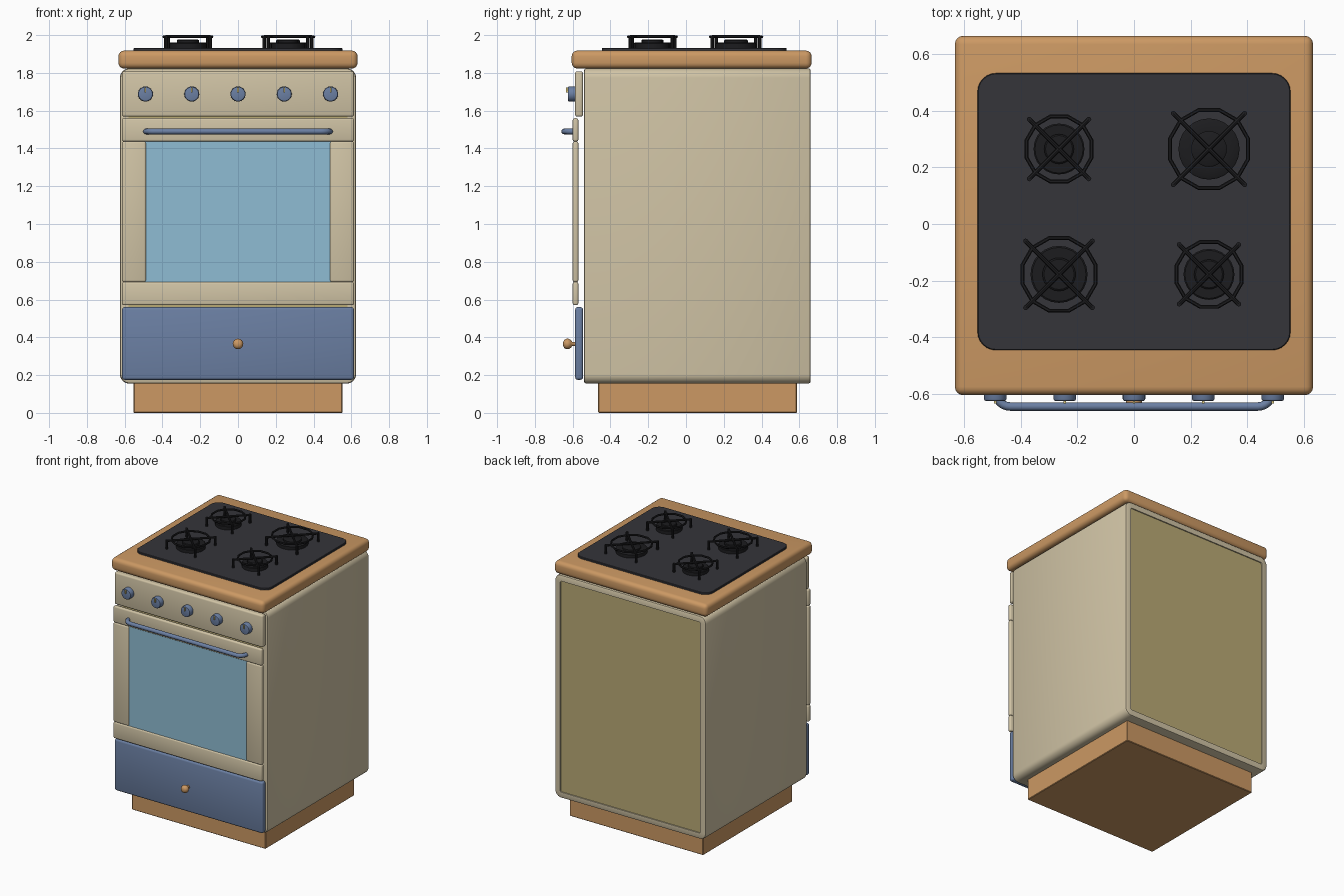
import bpy, bmesh, math
from mathutils import Vector, Matrix

if "Cube" in bpy.data.objects:
    bpy.data.objects.remove(bpy.data.objects["Cube"])


def material(name, srgb):
    m = bpy.data.materials.new(name)
    m.diffuse_color = [((c + 0.055) / 1.055) ** 2.4 for c in srgb] + [1]
    m.use_nodes = True
    m.node_tree.nodes["Principled BSDF"].inputs["Base Color"].default_value = m.diffuse_color
    return m


CREAM = material("cream enamel", (0.82, 0.77, 0.65))
WOOD = material("warm wood", (0.80, 0.60, 0.39))
BLUE = material("slate blue", (0.42, 0.50, 0.64))
GLASS = material("pale blue glass", (0.56, 0.74, 0.83))
OLIVE = material("olive panel", (0.73, 0.67, 0.46))
DARK = material("charcoal hob", (0.205, 0.205, 0.225))
BLACK = material("black iron", (0.11, 0.11, 0.12))
YELLOW = material("yellow mark", (0.88, 0.80, 0.50))


def finish(name, bm, mat, angle=35):
    bmesh.ops.recalc_face_normals(bm, faces=bm.faces)
    me = bpy.data.meshes.new(name)
    bm.to_mesh(me)
    bm.free()
    me.materials.append(mat)
    ob = bpy.data.objects.new(name, me)
    bpy.context.collection.objects.link(ob)
    bpy.ops.object.select_all(action='DESELECT')
    ob.select_set(True)
    bpy.context.view_layer.objects.active = ob
    bpy.ops.object.shade_smooth_by_angle(angle=math.radians(angle))
    return ob


def box(name, x, y, z, mat, bevel=0.0, segs=3):
    bm = bmesh.new()
    lo, hi = Vector((x[0], y[0], z[0])), Vector((x[1], y[1], z[1]))
    size = hi - lo
    bmesh.ops.create_cube(bm, size=1, matrix=Matrix.Translation((lo + hi) / 2)
                          @ Matrix.Diagonal((*size, 1)))
    if bevel:
        bmesh.ops.bevel(bm, geom=bm.edges[:], offset=bevel, segments=segs,
                        profile=0.5, affect='EDGES')
    return finish(name, bm, mat)


def rounded_rect(u, v, r, n=6):
    """Outline points of a rectangle with rounded corners."""
    pts = []
    for k, (cu, cv) in enumerate([(u[1] - r, v[1] - r), (u[0] + r, v[1] - r),
                                  (u[0] + r, v[0] + r), (u[1] - r, v[0] + r)]):
        for i in range(n + 1):
            a = math.pi / 2 * (k + i / n)
            pts.append((cu + r * math.cos(a), cv + r * math.sin(a)))
    return pts


def bridge(bm, rings, closed=False):
    """Skin a sequence of equal-length point rings."""
    loops = [[bm.verts.new(p) for p in ring] for ring in rings]
    n = len(loops[0])
    pairs = list(zip(loops, loops[1:])) + ([(loops[-1], loops[0])] if closed else [])
    for a, b in pairs:
        for i in range(n):
            bm.faces.new((a[i], a[(i + 1) % n], b[(i + 1) % n], b[i]))
    if not closed:
        bm.faces.new(loops[0])
        bm.faces.new(loops[-1])


def lathe(bm, origin, axis, profile, n=24):
    """Turned solid: profile holds (radius, distance along axis)."""
    rot = Vector(axis).to_track_quat('Z', 'Y').to_matrix()
    bridge(bm, [[Vector(origin) + rot @ Vector((r * math.cos(2 * math.pi * i / n),
                                                r * math.sin(2 * math.pi * i / n), h))
                 for i in range(n)] for r, h in profile])


def rod(bm, a, b, r, n=8):
    a, b = Vector(a), Vector(b)
    lathe(bm, a, b - a, [(r, 0), (r, (b - a).length)], n)


# Plinth and counter
box("plinth", (-0.553, 0.553), (-0.465, 0.587), (0, 0.16), WOOD, 0.004, 1)
box("countertop", (-0.633, 0.633), (-0.605, 0.665), (1.823, 1.918), WOOD, 0.03, 4)

# Cabinet shell: rounded tube open to the front and back
bm = bmesh.new()
X, Z, T, L = 0.625, (0.155, 1.824), 0.045, 0.012


def shell_ring(inset, y):
    return [(u, y, v) for u, v in rounded_rect((-X + inset, X - inset),
            (Z[0] + inset, Z[1] - inset), max(0.05 - inset, 0.012))]


bridge(bm, [shell_ring(0, -0.54 + L), shell_ring(L * 0.3, -0.54 + L * 0.3),
            shell_ring(L, -0.54), shell_ring(T, -0.54), shell_ring(T, 0.66),
            shell_ring(L, 0.66), shell_ring(L * 0.3, 0.66 - L * 0.3),
            shell_ring(0, 0.66 - L)], closed=True)
finish("cabinet_shell", bm, CREAM)
box("cabinet_core", (-X + T - 0.004, X - T + 0.004), (-0.535, 0.652),
    (Z[0] + T - 0.004, Z[1] - T + 0.004), OLIVE)

# Front panels
W = 0.614
box("control_panel", (-W, W), (-0.587, -0.545), (1.568, 1.808), CREAM, 0.012)
box("drawer_front", (-W, W), (-0.587, -0.545), (0.175, 0.56), BLUE, 0.014)
box("door_top_rail", (-W, W), (-0.6, -0.57), (1.437, 1.56), CREAM, 0.01)
box("door_bottom_rail", (-W, W), (-0.6, -0.57), (0.57, 0.693), CREAM, 0.01)
for side, s in (("left", -1), ("right", 1)):
    box("door_stile_" + side, sorted((s * 0.487, s * W)), (-0.6, -0.57),
        (0.693, 1.437), CREAM, 0.01)
box("door_glass", (-0.492, 0.492), (-0.592, -0.576), (0.688, 1.442), GLASS)

# Oven handle: swept bar with rounded returns
R, HX, HY = 0.05, 0.488, -0.645
half = [(HX, -0.595)] + [(HX - R + R * math.cos(a), HY + R - R * math.sin(a))
                         for a in [math.pi / 2 * i / 6 for i in range(7)]]
path = half + [(-x, y) for x, y in reversed(half)]
rings = []
for i, p in enumerate(path):
    p0, p1 = Vector(path[max(i - 1, 0)]), Vector(path[min(i + 1, len(path) - 1)])
    t = (p1 - p0).normalized()
    ring = []
    for k in range(12):
        a = 2 * math.pi * k / 12
        c = 0.015 * math.cos(a)
        ring.append((p[0] - t.y * c, p[1] + t.x * c, 1.49 + 0.015 * math.sin(a)))
    rings.append(ring)
bm = bmesh.new()
bridge(bm, rings)
finish("oven_handle", bm, BLUE, 50)

# Control knobs with pointer marks
for i in range(5):
    x = (i - 2) * 0.245
    bm = bmesh.new()
    lathe(bm, (x, -0.58, 1.688), (0, -1, 0),
          [(0.04, 0), (0.04, 0.038), (0.037, 0.044), (0.03, 0.046)])
    finish("control_knob_%d" % (i + 1), bm, BLUE)
    box("knob_mark_%d" % (i + 1), (x - 0.004, x + 0.004), (-0.635, -0.624),
        (1.697, 1.722), YELLOW)

# Drawer knob
bm = bmesh.new()
lathe(bm, (0, -0.58, 0.365), (0, -1, 0),
      [(0.012, 0), (0.011, 0.022), (0.02, 0.029), (0.028, 0.042), (0.028, 0.052),
       (0.022, 0.064), (0.011, 0.07)])
finish("drawer_knob", bm, WOOD, 60)

# Hob plate
bm = bmesh.new()
bridge(bm, [[(u, v, z) for u, v in rounded_rect((-0.553 + d, 0.553 - d),
             (-0.446 + d, 0.533 - d), 0.065 - d)]
            for z, d in ((1.91, 0), (1.929, 0), (1.932, 0.003))])
finish("hob_plate", bm, DARK)

# Burners and pan supports
burners = [("back_left", -0.265, 0.265, 0.125), ("back_right", 0.265, 0.265, 0.15),
           ("front_left", -0.265, -0.178, 0.14), ("front_right", 0.265, -0.178, 0.125)]
for name, x, y, r in burners:
    bm = bmesh.new()
    lathe(bm, (x, y, 1.93), (0, 0, 1),
          [(0.72 * r, 0), (0.72 * r, 0.026), (0.68 * r, 0.03), (0.42 * r, 0.03),
           (0.42 * r, 0.042), (0.38 * r, 0.046)])
    finish("burner_" + name, bm, BLACK)

    bm = bmesh.new()
    # support ring
    ring = []
    for i in range(12):
        a = 2 * math.pi * (i + 0.5) / 12
        ring.append([(x + (0.95 * r + 0.007 * math.cos(b)) * math.cos(a),
                      y + (0.95 * r + 0.007 * math.cos(b)) * math.sin(a),
                      1.991 + 0.007 * math.sin(b))
                     for b in [2 * math.pi * k / 6 for k in range(6)]])
    bridge(bm, ring, closed=True)
    # crossed bars and their legs
    d = 0.84 * r
    for sx, sy in ((1, 1), (1, -1)):
        rod(bm, (x - d * sx, y - d * sy, 1.992), (x + d * sx, y + d * sy, 1.992), 0.008)
        for s in (-1, 1):
            rod(bm, (x + s * d * sx, y + s * d * sy, 1.928),
                (x + s * d * sx, y + s * d * sy, 1.998), 0.009)
    finish("pan_support_" + name, bm, BLACK)
